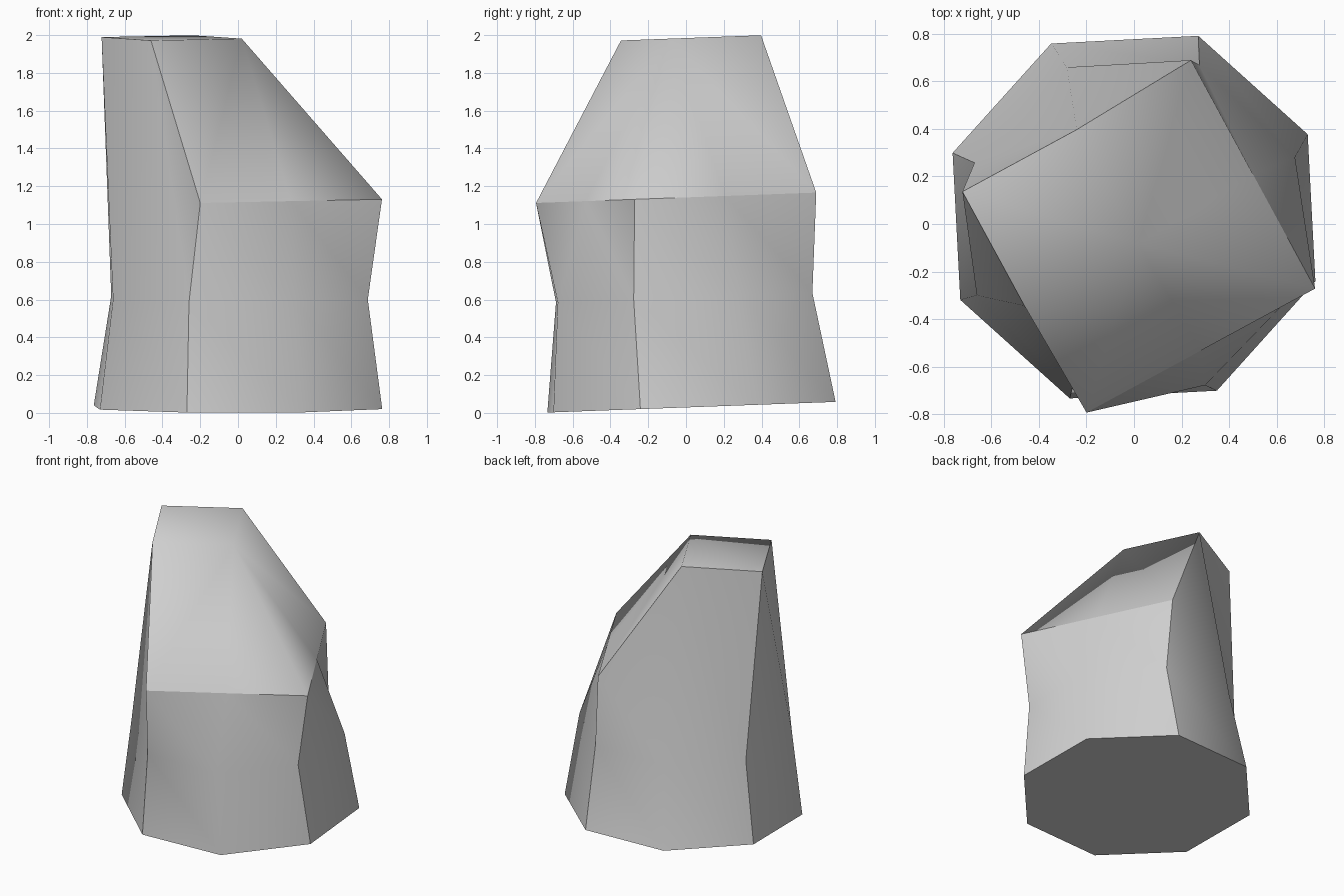
import bpy, bmesh
from math import radians, cos, sin
from mathutils import Matrix, Vector

cube = bpy.data.objects.get("Cube")
if cube:
    bpy.data.objects.remove(cube)

stone = bpy.data.materials.new("grey_stone")
stone.use_nodes = True
COLOUR = (0.63, 0.63, 0.63, 1)
stone.diffuse_color = COLOUR
stone.node_tree.nodes["Principled BSDF"].inputs["Base Color"].default_value = COLOUR


def octagon(radius, turn, centre, z):
    """Eight points; even ones are the corners of the block."""
    return [Vector((centre[0] + radius * cos(radians(turn + 45 * k)),
                    centre[1] + radius * sin(radians(turn + 45 * k)), z))
            for k in range(8)]


base = octagon(0.81, -19.5, (0, 0.03), 0.029)
waist = octagon(0.73, -21.5, (0.008, 0.013), 0.61)

# Square rim: corners plus edge midpoints, one quarter raised to a peak
LOW, HIGH = 1.14, 1.983
rim = octagon(0.774, -16.5, (0.02, -0.01), LOW)
for k in range(1, 8, 2):
    rim[k] = (rim[k - 1] + rim[(k + 1) % 8]) / 2
for k in (3, 4, 5):
    rim[k].z = HIGH
middle = Vector((0.02, -0.01, HIGH))

bm = bmesh.new()
side = bm.faces.layers.int.new("side")
rings = [[bm.verts.new(p) for p in ring] for ring in (base, waist, rim)]
centre = bm.verts.new(middle)


def add_face(verts, group):
    face = bm.faces.new(verts)
    face[side] = group
    face.smooth = True


# Walls, two columns to each of the four sides, all split the same way
for lower, upper in zip(rings, rings[1:]):
    for k in range(8):
        n = (k + 1) % 8
        add_face((lower[k], lower[n], upper[k]), k // 2)
        add_face((lower[n], upper[n], upper[k]), k // 2)

# Top as a fan around the middle, and the flat underside
top = rings[2]
for k in range(8):
    add_face((top[k - 1], top[k], centre), 4)
add_face(rings[0][::-1], 5)

# Keep only the edges between the six sides sharp
for edge in bm.edges:
    a, b = edge.link_faces
    edge.smooth = a[side] == b[side]

# Slight backward lean
bm.transform(Matrix.Rotation(0.037, 4, 'X'))
bm.normal_update()

mesh = bpy.data.meshes.new("rock")
bm.faces.layers.int.remove(side)
bm.to_mesh(mesh)
bm.free()
mesh.materials.append(stone)
rock = bpy.data.objects.new("rock", mesh)
bpy.context.collection.objects.link(rock)
